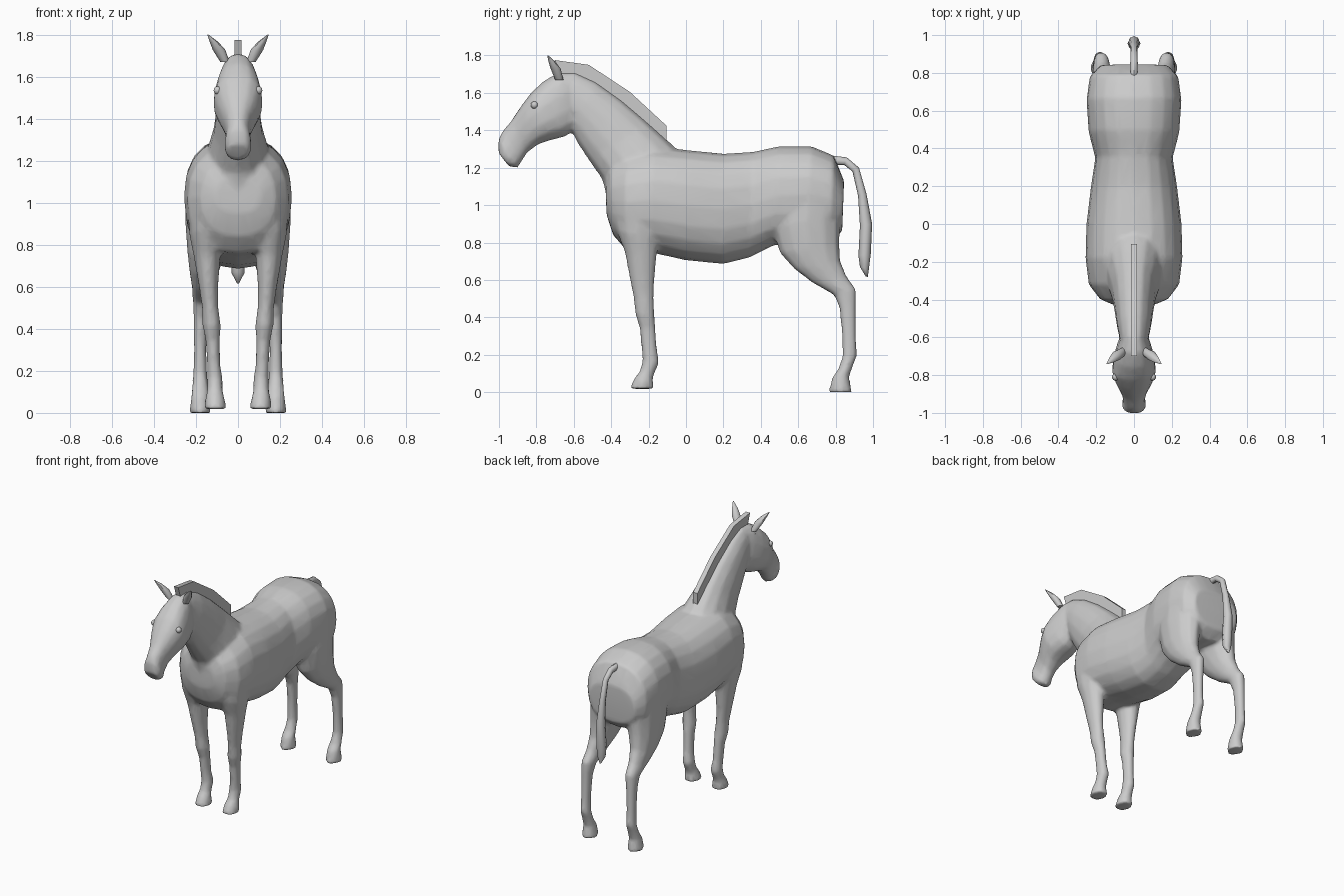
import bpy, bmesh
from math import sin, cos, pi, copysign


def loft(bm, rings, sides=14, power=1.0, mirror=False):
    """Skin rings (x, y1, z1, y2, z2, half_width): each spans point 1 to point 2 in the side view."""
    for s in ((1, -1) if mirror else (1,)):
        loops = []
        for x, y1, z1, y2, z2, w in rings:
            loop = []
            for i in range(sides):
                a = 2 * pi * i / sides
                c = copysign(abs(cos(a)) ** power, cos(a))
                n = copysign(abs(sin(a)) ** power, sin(a))
                loop.append(bm.verts.new((s * x + w * n,
                                          (y1 + y2) / 2 + c * (y1 - y2) / 2,
                                          (z1 + z2) / 2 + c * (z1 - z2) / 2)))
            loops.append(loop)
        for a, b in zip(loops, loops[1:]):
            for i in range(sides):
                j = (i + 1) % sides
                bm.faces.new((a[i], a[j], b[j], b[i]))
        bm.faces.new(loops[0])
        bm.faces.new(loops[-1])


def finish(bm, name, angle=0.9):
    bmesh.ops.recalc_face_normals(bm, faces=bm.faces)
    me = bpy.data.meshes.new(name)
    bm.to_mesh(me)
    bm.free()
    ob = bpy.data.objects.new(name, me)
    bpy.context.collection.objects.link(ob)
    bpy.ops.object.select_all(action='DESELECT')
    ob.select_set(True)
    bpy.context.view_layer.objects.active = ob
    bpy.ops.object.shade_smooth_by_angle(angle=angle)
    return ob


body = bmesh.new()

# Trunk, chest to rump
loft(body, [
    (0, -.43, 1.12, -.425, .95, .11),
    (0, -.405, 1.21, -.39, .84, .18),
    (0, -.32, 1.27, -.32, .76, .24),
    (0, -.18, 1.31, -.18, .745, .257),
    (0, 0, 1.295, 0, .705, .252),
    (0, .2, 1.275, .2, .685, .228),
    (0, .36, 1.285, .34, .72, .205),
    (0, .5, 1.315, .47, .785, .24),
    (0, .67, 1.315, .64, .80, .252),
    (0, .79, 1.265, .77, .80, .235),
    (0, .845, 1.13, .835, .86, .18)], 20, .85)

# Neck
loft(body, [
    (0, -.42, 1.03, .03, 1.22, .20),
    (0, -.45, 1.14, -.08, 1.33, .15),
    (0, -.52, 1.24, -.20, 1.44, .118),
    (0, -.58, 1.33, -.34, 1.56, .102),
    (0, -.61, 1.39, -.48, 1.66, .09),
    (0, -.63, 1.44, -.60, 1.715, .075)])

# Head
loft(body, [
    (0, -.60, 1.71, -.575, 1.47, .06),
    (0, -.68, 1.71, -.59, 1.40, .088),
    (0, -.76, 1.665, -.65, 1.365, .108),
    (0, -.825, 1.605, -.73, 1.345, .118),
    (0, -.875, 1.54, -.79, 1.325, .098),
    (0, -.935, 1.45, -.85, 1.28, .065),
    (0, -.985, 1.39, -.88, 1.23, .056),
    (0, -1.003, 1.35, -.90, 1.20, .066),
    (0, -1.003, 1.28, -.945, 1.205, .054)], 14, .85)

# Front legs with hooves
loft(body, [
    (.13, -.40, 1.05, -.14, 1.0, .115),
    (.145, -.375, .87, -.14, .82, .087),
    (.147, -.328, .75, -.155, .74, .064),
    (.14, -.30, .60, -.168, .60, .046),
    (.132, -.28, .50, -.172, .50, .039),
    (.126, -.272, .42, -.168, .42, .044),
    (.12, -.248, .34, -.163, .34, .034),
    (.115, -.238, .22, -.153, .22, .032),
    (.11, -.233, .17, -.142, .16, .038),
    (.11, -.248, .11, -.168, .10, .038),
    (.11, -.273, .08, -.178, .07, .045),
    (.107, -.303, .018, -.168, .018, .054)], 12, mirror=True)

# Hind legs with hooves
loft(body, [
    (.12, .50, 1.10, .835, 1.12, .127),
    (.135, .46, .88, .828, .95, .117),
    (.15, .50, .745, .822, .80, .092),
    (.16, .575, .66, .827, .70, .072),
    (.167, .675, .585, .862, .615, .053),
    (.172, .79, .52, .91, .55, .043),
    (.177, .82, .45, .91, .45, .035),
    (.18, .834, .30, .91, .30, .03),
    (.18, .836, .19, .914, .19, .034),
    (.18, .812, .12, .897, .15, .038),
    (.18, .782, .08, .872, .08, .043),
    (.18, .762, 0, .888, 0, .052)], 12, mirror=True)

# Fuse into one skin, soften the joins, thin the mesh
horse = finish(body, "body")
mod = horse.modifiers.new("fuse", 'REMESH')
mod.mode = 'VOXEL'
mod.voxel_size = .012
mod.use_smooth_shade = True
mod = horse.modifiers.new("soften", 'SMOOTH')
mod.factor = .5
mod.iterations = 6
mod = horse.modifiers.new("thin", 'DECIMATE')
mod.ratio = .2

# Ears
bm = bmesh.new()
loft(bm, [
    (.062, -.70, 1.67, -.655, 1.67, .022),
    (.09, -.722, 1.725, -.67, 1.73, .03),
    (.115, -.735, 1.765, -.70, 1.768, .02),
    (.143, -.742, 1.80, -.736, 1.80, .003)], 8, mirror=True)
finish(bm, "ears")

# Eyes
bm = bmesh.new()
for s in (1, -1):
    v = bmesh.ops.create_uvsphere(bm, u_segments=10, v_segments=6, radius=.02)['verts']
    bmesh.ops.translate(bm, verts=v, vec=(s * .097, -.81, 1.535))
finish(bm, "eyes")

# Mane: thin upright slab along the crest
bm = bmesh.new()
crest = [(-.70, 1.775), (-.52, 1.75), (-.30, 1.605), (-.105, 1.425), (-.105, 1.33),
         (-.22, 1.42), (-.36, 1.54), (-.50, 1.64), (-.60, 1.69), (-.67, 1.685)]
face = bm.faces.new([bm.verts.new((-.017, y, z)) for y, z in crest])
side = bmesh.ops.extrude_face_region(bm, geom=[face])['geom']
bmesh.ops.translate(bm, vec=(.034, 0, 0),
                    verts=[v for v in side if isinstance(v, bmesh.types.BMVert)])
bm.faces.ensure_lookup_table()
if not face.is_valid or len([f for f in bm.faces if len(f.verts) == len(crest)]) < 2:
    bm.faces.new([v for v in bm.verts if v.co.x < 0])
finish(bm, "mane", .5)

# Tail
bm = bmesh.new()
loft(bm, [
    (0, .78, 1.265, .79, 1.215, .018),
    (0, .86, 1.255, .845, 1.215, .02),
    (0, .925, 1.20, .89, 1.18, .018),
    (0, .965, 1.06, .92, 1.05, .02),
    (0, .995, .90, .93, .89, .03),
    (0, .988, .74, .922, .73, .034),
    (0, .978, .66, .93, .67, .03),
    (0, .972, .615, .96, .62, .006)], 8)
finish(bm, "tail")
